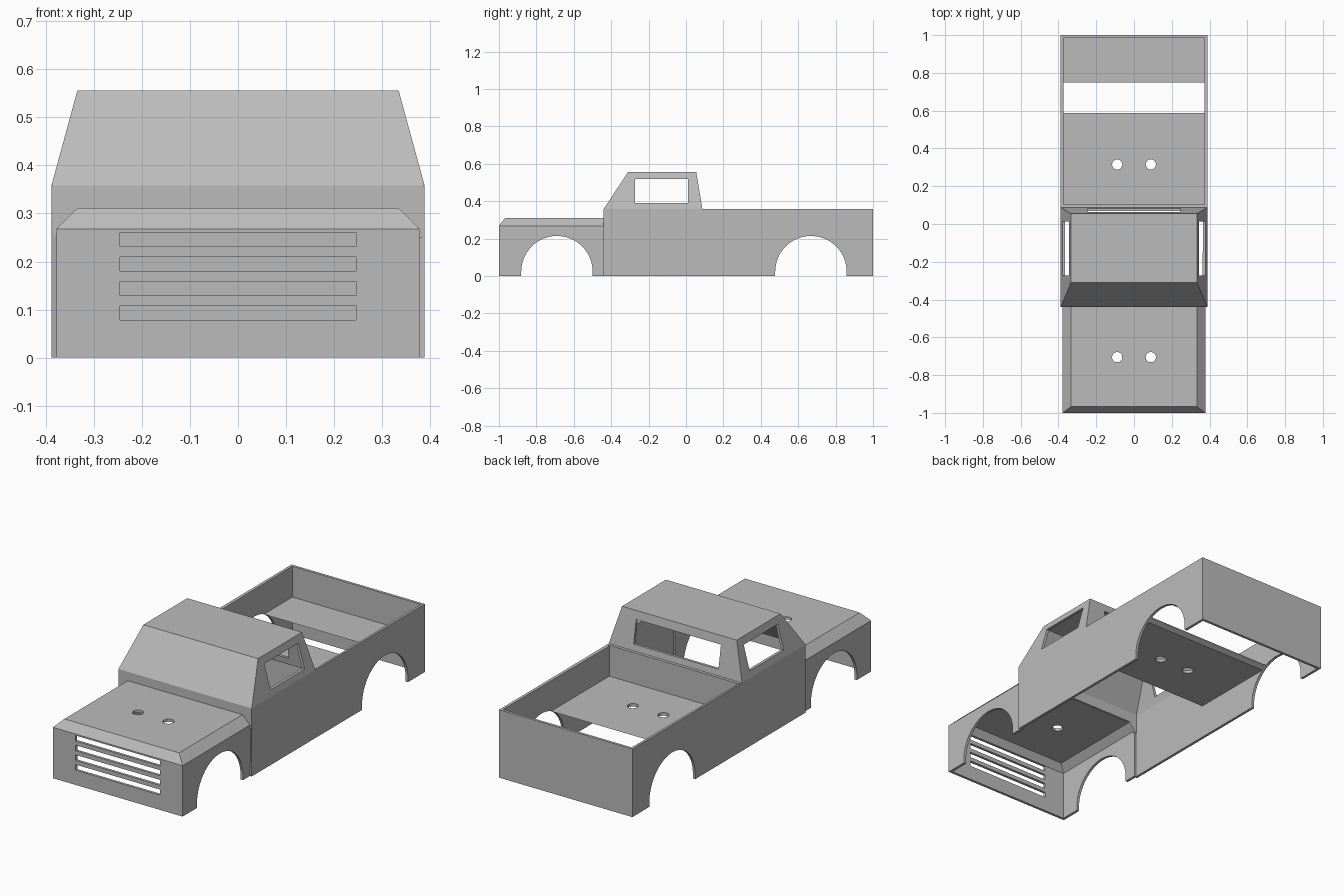
import bpy, bmesh
from mathutils import Matrix, Vector

old = bpy.data.objects.get("Cube")
if old:
    bpy.data.objects.remove(old, do_unlink=True)

paint = bpy.data.materials.new("grey_paint")
paint.use_nodes = True
GREY = (0.5, 0.5, 0.5, 1)
paint.diffuse_color = GREY
paint.node_tree.nodes["Principled BSDF"].inputs["Base Color"].default_value = GREY

WALL = 0.014


def add_object(name, bm):
    mesh = bpy.data.meshes.new(name)
    bmesh.ops.recalc_face_normals(bm, faces=bm.faces)
    bm.to_mesh(mesh)
    bm.free()
    mesh.materials.append(paint)
    ob = bpy.data.objects.new(name, mesh)
    bpy.context.collection.objects.link(ob)
    return ob


def box(bm, x, y, z):
    lo, hi = Vector((x[0], y[0], z[0])), Vector((x[1], y[1], z[1]))
    m = Matrix.Translation((lo + hi) / 2) @ Matrix.Diagonal((*(hi - lo), 1))
    bmesh.ops.create_cube(bm, size=1, matrix=m)


def cylinder(bm, centre, radius, depth, axis, sides):
    m = Matrix.Translation(centre)
    if axis == "X":
        m = m @ Matrix.Rotation(1.5707963, 4, "Y")
    bmesh.ops.create_cone(bm, cap_ends=True, segments=sides, radius1=radius,
                          radius2=radius, depth=depth, matrix=m)


def shell(name, side_faces, cross_faces):
    """Faces on the left are mirrored; cross faces span from left to right."""
    bm = bmesh.new()

    def face(points):
        bm.faces.new([bm.verts.new(p) for p in points])

    for pts in side_faces:
        face(pts)
        face([(-x, y, z) for x, y, z in reversed(pts)])
    for a, b in cross_faces:
        face([a, b, (-b[0], *b[1:]), (-a[0], *a[1:])])
    bmesh.ops.remove_doubles(bm, verts=bm.verts, dist=0.0001)
    bmesh.ops.recalc_face_normals(bm, faces=bm.faces)
    # Make sure the roof or hood top points outward
    bm.faces.ensure_lookup_table()
    top = max(bm.faces, key=lambda f: f.calc_center_median().z)
    if top.normal.z < 0:
        bmesh.ops.reverse_faces(bm, faces=bm.faces)
    mesh = bpy.data.meshes.new(name)
    bm.to_mesh(mesh)
    bm.free()
    mesh.materials.append(paint)
    ob = bpy.data.objects.new(name, mesh)
    bpy.context.collection.objects.link(ob)
    solid = ob.modifiers.new("thickness", "SOLIDIFY")
    solid.thickness = WALL
    solid.offset = -1
    solid.use_even_offset = True
    solid.use_quality_normals = True
    return ob


# Cab and bed walls in one shell, open below and over the bed
W, RW, BELT, ROOF = 0.388, 0.334, 0.358, 0.556
front, rear = (W, -0.44, BELT), (W, 0.088, BELT)
roof_front, roof_rear = (RW, -0.31, ROOF), (RW, 0.055, ROOF)
tail_top, tail_low = (W, 1, BELT), (W, 1, 0)
body = shell("cab_and_bed",
             [[front, rear, tail_top, tail_low, (W, -0.44, 0)],
              [front, roof_front, roof_rear, rear]],
             [(front, roof_front), (roof_front, roof_rear),
              (roof_rear, rear), (tail_top, tail_low)])

# Hood with chamfered top edges, open below and behind
H, HT, EDGE, TOP = 0.378, 0.334, 0.268, 0.311
low, edge = (H, -1, 0), (H, -1, EDGE)
edge_back, top, top_back = (H, -0.43, EDGE), (HT, -0.967, TOP), (HT, -0.43, TOP)
hood = shell("hood",
             [[low, edge, edge_back, (H, -0.43, 0)],
              [edge, top, top_back, edge_back]],
             [(low, edge), (edge, top), (top, top_back)])

# Firewall strip closing the step between hood and windshield
bm = bmesh.new()
half = [(W - 0.002, BELT), (W - 0.002, 0.25), (H - 0.012, 0.25), (HT - 0.008, 0.3)]
outline = half + [(-x, z) for x, z in reversed(half)]
cap = bm.faces.new([bm.verts.new((x, -0.44, z)) for x, z in outline])
ext = bmesh.ops.extrude_face_region(bm, geom=[cap])
bmesh.ops.translate(bm, vec=(0, WALL, 0),
                    verts=[v for v in ext["geom"] if isinstance(v, bmesh.types.BMVert)])
add_object("firewall", bm)

# Bed floor and the wall behind the cab
FLOOR = 0.196
bm = bmesh.new()
box(bm, (-W + 0.005, W - 0.005), (0.09, 0.99), (FLOOR - 0.016, FLOOR))
floor = add_object("bed_floor", bm)
bm = bmesh.new()
box(bm, (-W + 0.005, W - 0.005), (0.088, 0.104), (FLOOR - 0.016, BELT))
add_object("bed_front_wall", bm)

# Openings: wheel arches, mounting holes, grille slots and windows
bm = bmesh.new()
for y in (-0.69, 0.668):
    cylinder(bm, (0, y, 0.023), 0.191, 2, "X", 64)
    box(bm, (-1, 1), (y - 0.191, y + 0.191), (-0.1, 0.023))
arches = add_object("arch_cutter", bm)
bm = bmesh.new()
for x in (-0.089, 0.089):
    cylinder(bm, (x, -0.705, 0.3), 0.027, 0.1, "Z", 32)
    cylinder(bm, (x, 0.315, 0.19), 0.027, 0.1, "Z", 32)
for i in range(4):
    z = 0.078 + 0.051 * i
    box(bm, (-0.245, 0.245), (-1.1, -0.93), (z, z + 0.029))
box(bm, (-1, 1), (-0.272, 0.012), (0.39, 0.518))
box(bm, (-0.247, 0.247), (0.03, 0.2), (0.39, 0.512))
openings = add_object("opening_cutter", bm)

for ob in (body, hood, floor):
    for cutter in (arches, openings):
        cut = ob.modifiers.new("cut", "BOOLEAN")
        cut.operation = "DIFFERENCE"
        cut.solver = "EXACT"
        cut.use_self = True
        cut.object = cutter

# Bake the cuts, then drop the cutters
bpy.context.view_layer.update()
graph = bpy.context.evaluated_depsgraph_get()
baked = {ob: bpy.data.meshes.new_from_object(ob.evaluated_get(graph))
         for ob in (body, hood, floor)}
for ob, mesh in baked.items():
    ob.modifiers.clear()
    ob.data = mesh
for cutter in (arches, openings):
    bpy.data.objects.remove(cutter, do_unlink=True)
